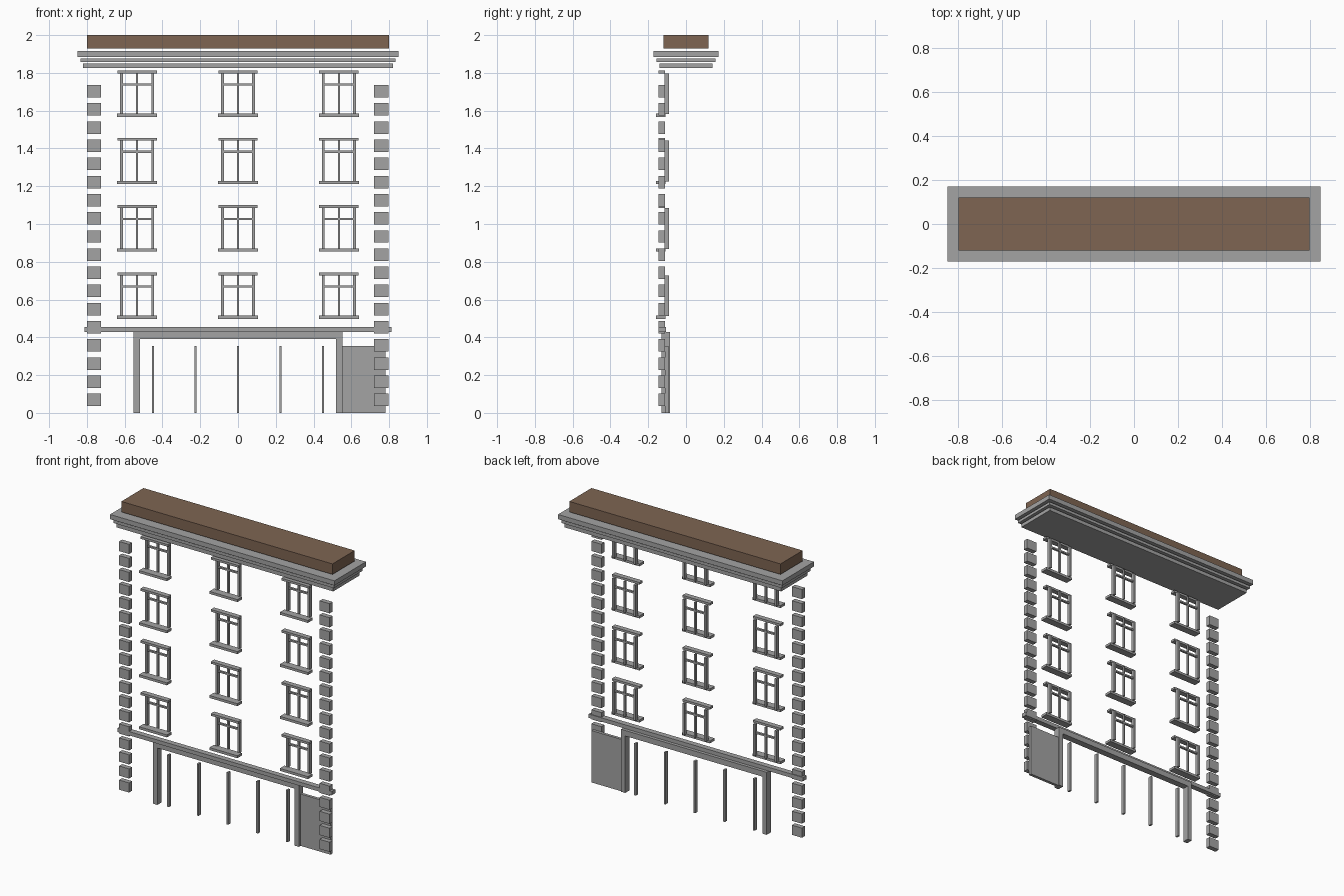
import bpy, bmesh
from mathutils import Vector

if "Cube" in bpy.data.objects:
    bpy.data.objects.remove(bpy.data.objects["Cube"])


def material(name, rgb):
    m = bpy.data.materials.new(name)
    m.diffuse_color = (*rgb, 1.0)
    m.use_nodes = True
    m.node_tree.nodes["Principled BSDF"].inputs["Base Color"].default_value = m.diffuse_color
    return m


STONE = material("grey stone", (0.37, 0.37, 0.37))
ROOF = material("brown roof", (0.21, 0.13, 0.085))


def make(name, boxes, mat=STONE):
    """One object out of boxes given as (x0, x1, y0, y1, z0, z1)."""
    bm = bmesh.new()
    for x0, x1, y0, y1, z0, z1 in boxes:
        size = Vector((x1 - x0, y1 - y0, z1 - z0))
        mid = Vector((x0 + x1, y0 + y1, z0 + z1)) / 2
        for v in bmesh.ops.create_cube(bm, size=1)["verts"]:
            v.co = v.co * size + mid
    mesh = bpy.data.meshes.new(name)
    bm.to_mesh(mesh)
    bm.free()
    mesh.materials.append(mat)
    ob = bpy.data.objects.new(name, mesh)
    bpy.context.collection.objects.link(ob)
    return ob


# Roof block and the three stepped cornice slabs
make("roof", [(-0.8, 0.8, -0.12, 0.12, 1.928, 2.0)], ROOF)
for name, hx, hy, z0, z1 in (("cornice_top", 0.85, 0.171, 1.885, 1.917),
                             ("cornice_middle", 0.835, 0.156, 1.857, 1.876),
                             ("cornice_bottom", 0.82, 0.141, 1.825, 1.85)):
    make(name, [(-hx, hx, -hy, hy, z0, z1)])

# Corner stones stacked up both edges
for side, x in (("left", -0.762), ("right", 0.758)):
    make(side + "_corner_stones",
         [(x - 0.038, x + 0.038, -0.145, -0.112, z - 0.033, z + 0.033)
          for z in (0.069 + 0.0961 * i for i in range(18))])

# Windows: jambs, glazing bars, lintel and sill
for row in range(4):
    z = 0.498 + 0.3565 * row
    for col in (-1, 0, 1):
        x = 0.534 * col
        tag = f"_{row + 1}_{col + 2}"
        make("window_frame" + tag, [
            (x - 0.09, x - 0.075, -0.115, -0.09, z + 0.014, z + 0.23),
            (x + 0.075, x + 0.09, -0.115, -0.09, z + 0.014, z + 0.23),
            (x - 0.005, x + 0.005, -0.11, -0.095, z + 0.014, z + 0.23),
            (x - 0.075, x + 0.075, -0.11, -0.095, z + 0.166, z + 0.177)])
        make("window_lintel" + tag,
             [(x - 0.104, x + 0.104, -0.145, -0.11, z + 0.23, z + 0.245)])
        make("window_sill" + tag,
             [(x - 0.106, x + 0.106, -0.158, -0.108, z, z + 0.017)])

# Band above the shop front
make("string_course", [(-0.812, 0.812, -0.145, -0.107, 0.428, 0.454)])

# Shop front surround, uprights and side panel
make("shop_surround", [(-0.552, -0.52, -0.13, -0.085, 0, 0.39),
                       (0.52, 0.552, -0.13, -0.085, 0, 0.39),
                       (-0.552, 0.552, -0.13, -0.085, 0.39, 0.428)])
make("shop_uprights", [(0.225 * i - 0.0065, 0.225 * i + 0.0065, -0.115, -0.09, 0, 0.355)
                       for i in range(-2, 3)])
make("side_panel", [(0.552, 0.78, -0.112, -0.092, 0, 0.355)])
